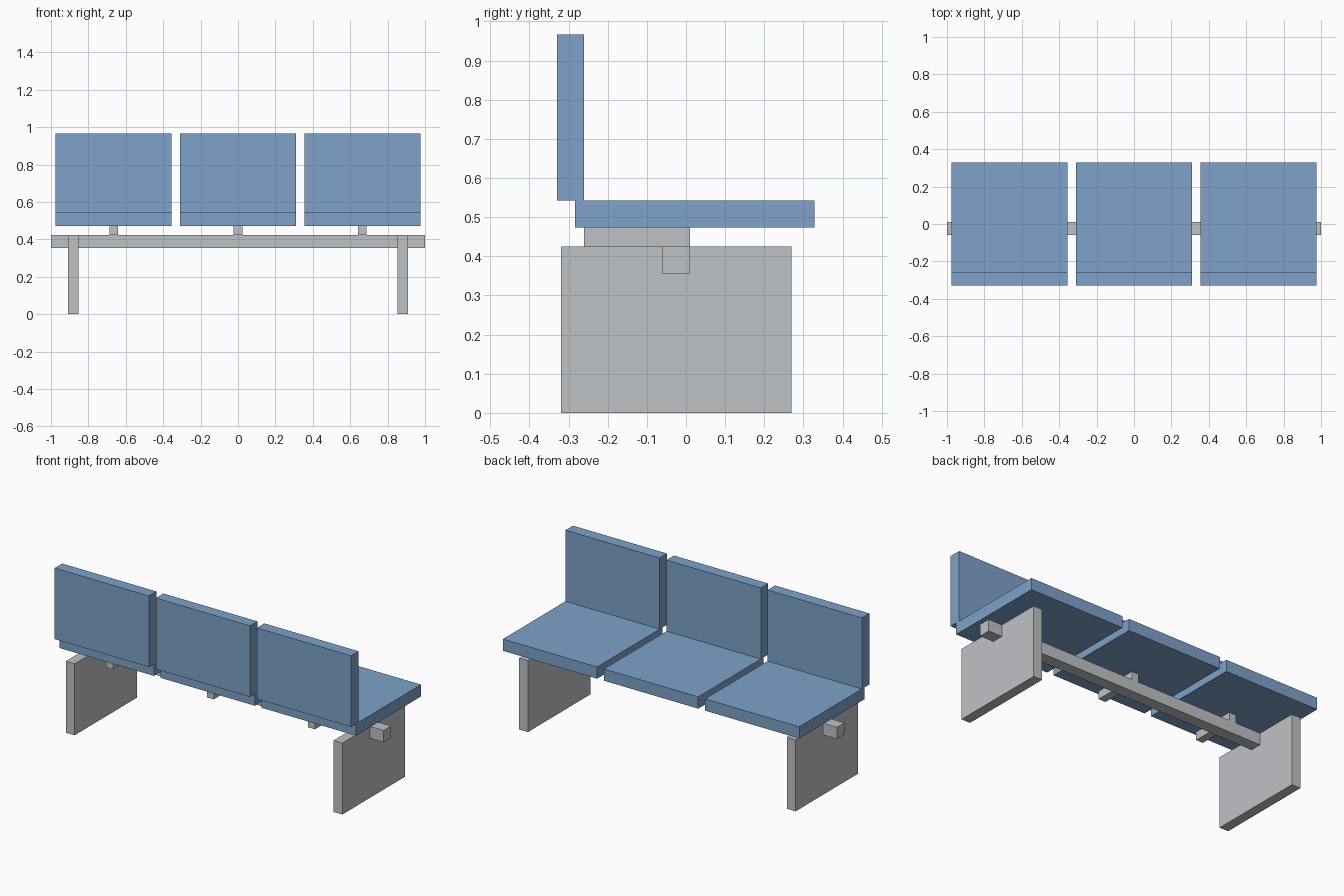
import bpy, bmesh

if "Cube" in bpy.data.objects:
    bpy.data.objects.remove(bpy.data.objects["Cube"])


def material(name, rgb):
    m = bpy.data.materials.new(name)
    m.diffuse_color = (*rgb, 1)
    m.use_nodes = True
    m.node_tree.nodes["Principled BSDF"].inputs["Base Color"].default_value = m.diffuse_color
    return m


blue = material("blue upholstery", (0.21, 0.36, 0.59))
grey = material("grey metal", (0.52, 0.54, 0.56))


def box(name, x, y, z, mat):
    """Box from (min, max) ranges on each axis."""
    bm = bmesh.new()
    bmesh.ops.create_cube(bm, size=1)
    for v in bm.verts:
        v.co = [r[0] if c < 0 else r[1] for c, r in zip(v.co, (x, y, z))]
    me = bpy.data.meshes.new(name)
    bm.to_mesh(me)
    bm.free()
    me.materials.append(mat)
    ob = bpy.data.objects.new(name, me)
    bpy.context.collection.objects.link(ob)


# three seats, each with a cushion, backrest and support bracket
for side, cx in (("left", -0.665), ("middle", 0), ("right", 0.665)):
    wide = (cx - 0.31, cx + 0.31)
    box(side + "_seat", wide, (-0.284, 0.328), (0.473, 0.543), blue)
    box(side + "_backrest", wide, (-0.33, -0.26), (0.543, 0.966), blue)
    box(side + "_bracket", (cx - 0.023, cx + 0.023), (-0.26, 0.01), (0.425, 0.473), grey)

# long beam carrying the seats
box("beam", (-1, 1), (-0.06, 0.01), (0.355, 0.425), grey)

# slab legs
box("left_leg", (-0.91, -0.852), (-0.319, 0.269), (0, 0.425), grey)
box("right_leg", (0.852, 0.91), (-0.319, 0.269), (0, 0.425), grey)
